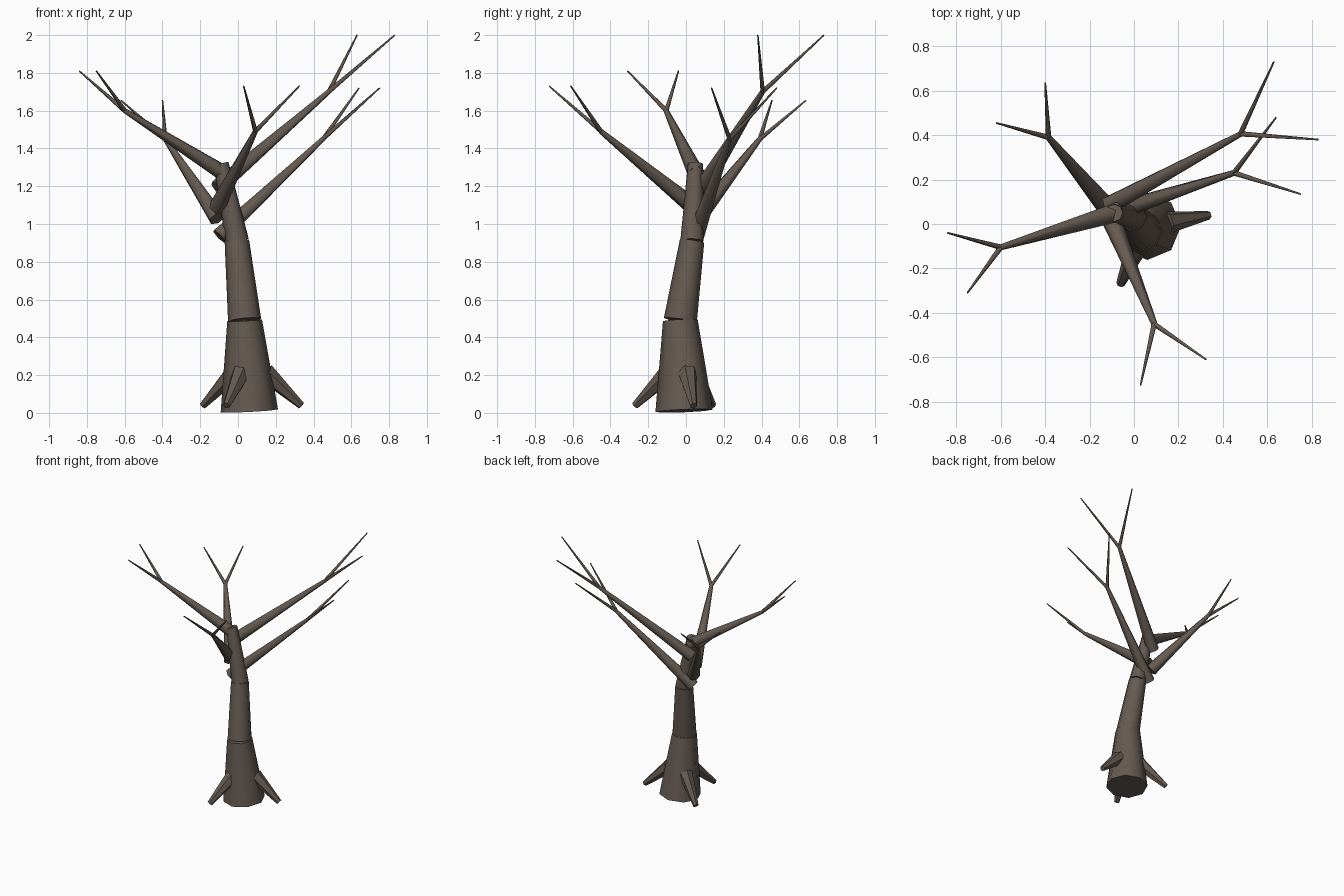
import bpy
import math
from mathutils import Vector

if "Cube" in bpy.data.objects:
    bpy.data.objects.remove(bpy.data.objects["Cube"])

bark = bpy.data.materials.new("bark_brown")
bark.diffuse_color = (0.13, 0.102, 0.082, 1)
bark.use_nodes = True
bark.node_tree.nodes["Principled BSDF"].inputs["Base Color"].default_value = bark.diffuse_color


def limb(name, start, end, r1, r2, sides, smooth=70):
    """Tapered closed cylinder running from start to end."""
    a, b = Vector(start), Vector(end)
    axis = b - a
    bpy.ops.mesh.primitive_cone_add(vertices=sides, radius1=r1, radius2=r2, depth=axis.length)
    ob = bpy.context.object
    ob.name = name
    ob.location = (a + b) / 2
    ob.rotation_mode = 'QUATERNION'
    ob.rotation_quaternion = Vector((0, 0, 1)).rotation_difference(axis)
    ob.data.materials.append(bark)
    bpy.ops.object.shade_smooth_by_angle(angle=math.radians(smooth))
    return ob


# Trunk: three stacked, leaning, tapering sections
limb("trunk_lower", (0.06, -0.01, 0.011), (0.035, -0.03, 0.49), 0.152, 0.092, 8)
limb("trunk_middle", (0.035, -0.03, 0.49), (-0.006, 0.032, 0.91), 0.088, 0.065, 8)
limb("trunk_upper", (-0.004, 0.032, 0.91), (-0.09, 0.05, 1.32), 0.062, 0.04, 8)

# Roots: short stubs spreading down from the trunk foot
for i, deg in enumerate((10, 246, 148)):
    d = Vector((math.cos(math.radians(deg)), math.sin(math.radians(deg)), 0))
    foot = Vector((0.055, -0.01, 0))
    limb(f"root_{i + 1}", foot + d * 0.09 + Vector((0, 0, 0.215)),
         foot + d * 0.285 + Vector((0, 0, 0.038)), 0.052, 0.02, 6, 40)

# Branches: base, fork point and two twig tips each
branches = {
    "right_high": ((-0.11, 0.085, 1.19), (0.48, 0.405, 1.70), (0.83, 0.38, 2.0), (0.63, 0.73, 2.0)),
    "right_low": ((-0.10, 0.05, 0.935), (0.45, 0.23, 1.45), (0.75, 0.135, 1.72), (0.64, 0.48, 1.72)),
    "left": ((-0.07, 0.055, 1.265), (-0.60, -0.105, 1.60), (-0.84, -0.04, 1.81), (-0.75, -0.31, 1.81)),
    "back": ((-0.11, 0.06, 1.03), (-0.385, 0.39, 1.45), (-0.40, 0.635, 1.655), (-0.62, 0.455, 1.655)),
    "front": ((-0.11, 0.04, 1.09), (0.092, -0.45, 1.49), (0.03, -0.725, 1.73), (0.325, -0.61, 1.73)),
}
for name, (base, fork, *tips) in branches.items():
    limb(f"branch_{name}", base, fork, 0.046, 0.014, 6)
    for i, tip in enumerate(tips):
        limb(f"twig_{name}_{i + 1}", fork, tip, 0.013, 0.004, 5, 80)
